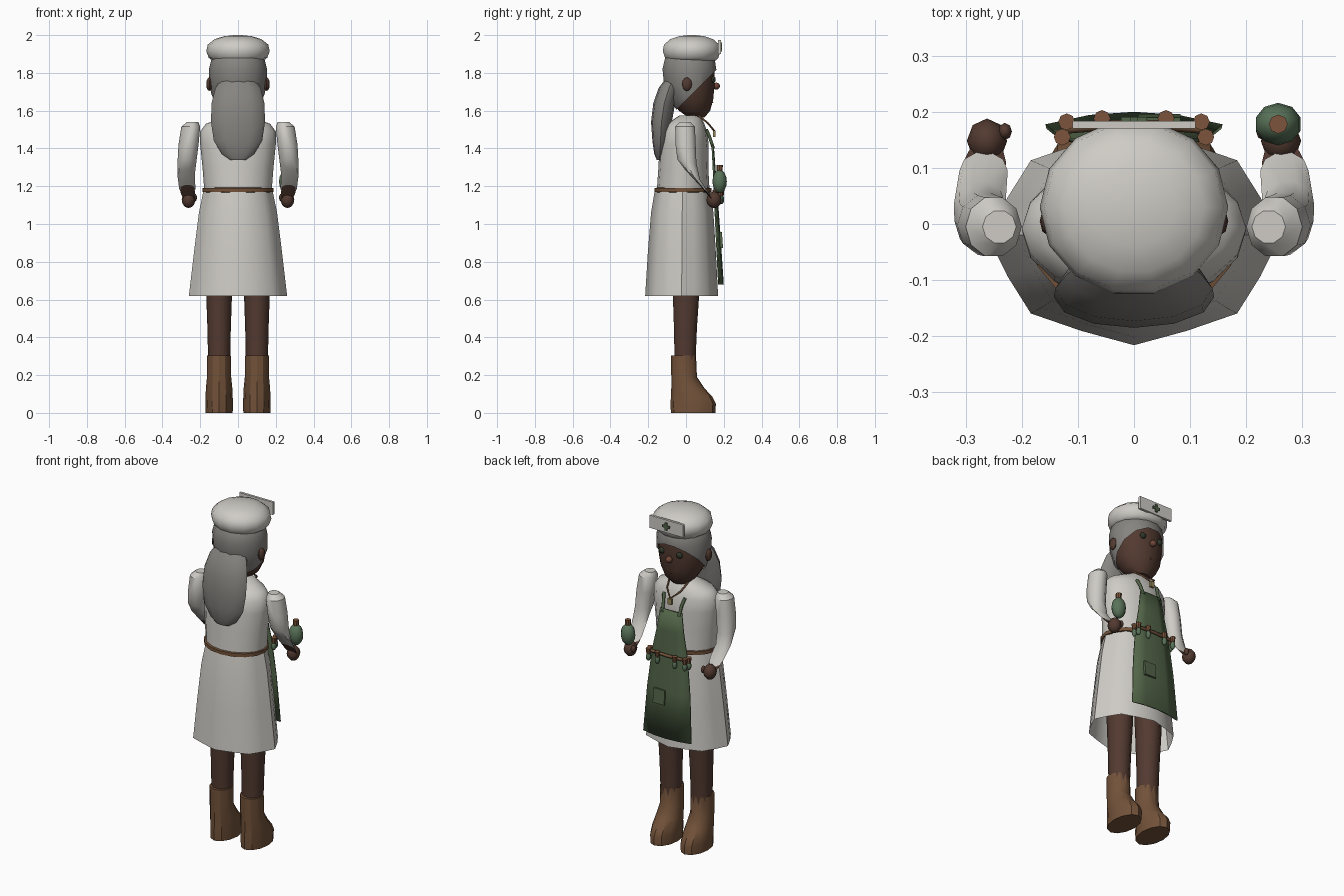
import bpy, bmesh, math
from mathutils import Vector, Matrix

def mat(name, c):
    m = bpy.data.materials.new(name)
    m.diffuse_color = (*c, 1)
    return m

CLOTH = mat("cloth", (0.62, 0.60, 0.56))
HAIR = mat("hair", (0.24, 0.23, 0.215))
SKIN = mat("skin", (0.085, 0.042, 0.03))
NOSE = mat("nose_brown", (0.16, 0.06, 0.04))
BOOT = mat("leather", (0.17, 0.085, 0.042))
GREEN = mat("apron_green", (0.085, 0.13, 0.065))
GLASS = mat("bottle_green", (0.10, 0.17, 0.10))
CORK = mat("cork", (0.20, 0.09, 0.045))
DARK = mat("dark", (0.03, 0.04, 0.025))
BRASS = mat("brass", (0.30, 0.24, 0.10))

def finish(name, bm, m, angle=40):
    bmesh.ops.recalc_face_normals(bm, faces=bm.faces)
    me = bpy.data.meshes.new(name)
    bm.to_mesh(me)
    bm.free()
    ob = bpy.data.objects.new(name, me)
    bpy.context.collection.objects.link(ob)
    me.materials.append(m)
    if angle:
        bpy.ops.object.select_all(action='DESELECT')
        ob.select_set(True)
        bpy.context.view_layer.objects.active = ob
        bpy.ops.object.shade_smooth_by_angle(angle=math.radians(angle))
    return ob

def loft(name, rings, m, n=12, caps=True, angle=40, side=1, pleat=0, cut=None):
    """rings: (x, y, z, rx, ry[, tilt about x in degrees])"""
    bm = bmesh.new()
    loops = []
    for x, y, z, rx, ry, *t in rings:
        R = Matrix.Rotation(math.radians(t[0]) if t else 0, 3, 'X')
        loop = []
        for i in range(n):
            a = 2 * math.pi * i / n
            k = 1 - pleat * (i % 2)
            p = R @ Vector((rx * k * math.cos(a), ry * k * math.sin(a), 0)) + Vector((x, y, z))
            loop.append(bm.verts.new((p.x * side, p.y, p.z)))
        loops.append(loop)
    for a, b in zip(loops, loops[1:]):
        for i in range(n):
            bm.faces.new((a[i], a[(i + 1) % n], b[(i + 1) % n], b[i]))
    if caps:
        bm.faces.new(loops[0])
        bm.faces.new(loops[-1])
    if cut:
        bmesh.ops.bisect_plane(bm, geom=bm.verts[:] + bm.edges[:] + bm.faces[:],
                               plane_co=cut[0], plane_no=cut[1], clear_inner=True)
    return finish(name, bm, m, angle)

def ball(name, c, r, m, u=10, v=7, tilt=0):
    bm = bmesh.new()
    bmesh.ops.create_uvsphere(bm, u_segments=u, v_segments=v, radius=1)
    M = Matrix.Translation(c) @ Matrix.Rotation(math.radians(tilt), 4, 'X') @ Matrix.Diagonal((*r, 1))
    bmesh.ops.transform(bm, matrix=M, verts=bm.verts)
    return finish(name, bm, m, 50)

def box(name, c, s, m, tilt=0):
    bm = bmesh.new()
    bmesh.ops.create_cube(bm, size=1)
    M = Matrix.Translation(c) @ Matrix.Rotation(math.radians(tilt), 4, 'X') @ Matrix.Diagonal((*s, 1))
    bmesh.ops.transform(bm, matrix=M, verts=bm.verts)
    return finish(name, bm, m, 0)

def cord(name, pts, r, m):
    cu = bpy.data.curves.new(name, 'CURVE')
    cu.dimensions = '3D'
    cu.bevel_depth, cu.bevel_resolution = r, 1
    sp = cu.splines.new('POLY')
    sp.points.add(len(pts) - 1)
    for p, q in zip(sp.points, pts):
        p.co = (*q, 1)
    cu.materials.append(m)
    bpy.context.collection.objects.link(bpy.data.objects.new(name, cu))

# Legs, boots, arms, hands, ears, eyes, straps: one per side
for s, w in ((1, "right"), (-1, "left")):
    loft(w + "_leg", [(.1, -.005, .26, .058, .058), (.1, -.003, .45, .062, .064),
                      (.1, 0, .62, .068, .073), (.1, 0, .8, .075, .08)], SKIN, 10, side=s)
    loft(w + "_boot", [(.1, .038, 0, .072, .118), (.1, .038, .05, .073, .12), (.1, .03, .085, .072, .11),
                       (.1, .01, .13, .07, .088), (.1, -.01, .19, .064, .068),
                       (.1, -.013, .305, .064, .066)], BOOT, 12, angle=30, side=s)
    loft(w + "_sleeve", [(.24, -.005, 1.54, .03, .03, 0), (.25, -.005, 1.515, .05, .055, 0),
                         (.262, -.002, 1.42, .053, .056, 5), (.27, .005, 1.33, .05, .054, -12),
                         (.275, .035, 1.26, .046, .052, -35), (.268, .095, 1.185, .043, .046, -42)],
         CLOTH, 10, side=s)
    loft(w + "_wrist", [(.268, .085, 1.195, .037, .037, -45), (.266, .11, 1.165, .038, .038, -45),
                        (.263, .13, 1.14, .03, .03, -45)], SKIN, 10, side=s)
    ball(w + "_hand", (.262 * s, .148, 1.128), (.036, .04, .044), SKIN, 8, 6)
    ball(w + "_thumb", (.23 * s, .165, 1.14), (.013, .016, .022), SKIN, 8, 5)
    ball(w + "_ear", (.152 * s, .005, 1.74), (.016, .026, .036), SKIN, 8, 6)
    ball(w + "_eye", (.058 * s, .145, 1.765), (.02, .012, .018), DARK, 8, 6)
    cord(w + "_strap", [(.055 * s, .145, 1.4), (.06 * s, .125, 1.46), (.07 * s, .108, 1.5)], .009, GREEN)
    # Belt vials
    for i, (x, y) in enumerate(((.057, .188), (.12, .182), (.128, .155))):
        ball(f"{w}_vial_{i}", (x * s, y, 1.13), (.014, .014, .025), GLASS, 8, 6)
        loft(f"{w}_vial_cork_{i}", [(x, y, 1.148, .011, .011), (x, y, 1.18, .015, .015)], CORK, 8, side=s)

# Flask in hand
ball("flask", (.257, .178, 1.225), (.042, .038, .062), GLASS, 10, 8)
loft("flask_cork", [(.257, .178, 1.27, .015, .015), (.257, .178, 1.312, .017, .017)], CORK, 8)

# Dress body and pleated skirt
loft("torso", [(0, -.015, 1.17, .178, .14), (0, -.014, 1.3, .188, .132), (0, -.01, 1.42, .2, .13),
               (0, -.008, 1.49, .2, .12), (0, -.003, 1.53, .17, .1), (0, .01, 1.555, .11, .075),
               (0, .02, 1.575, .065, .055)], CLOTH, 16)
loft("skirt", [(0, -.018, 1.18, .182, .147), (0, -.02, 1.06, .207, .165), (0, -.022, .85, .233, .18),
               (0, -.023, .62, .26, .193)], CLOTH, 16, caps=False, pleat=.06)
loft("belt", [(0, -.016, 1.168, .178, .145), (0, -.016, 1.17, .187, .152), (0, -.016, 1.19, .187, .152),
              (0, -.016, 1.192, .175, .14)], BOOT, 16, caps=False)

# Apron, a curved sheet with thickness
bm = bmesh.new()
rows = []
for z, w, y in ((1.42, .07, .143), (1.3, .088, .152), (1.17, .115, .162), (.95, .14, .178), (.68, .157, .196)):
    rows.append([bm.verts.new((w * t, y - .9 * (w * t) ** 2, z)) for t in (-1, -.5, 0, .5, 1)])
for a, b in zip(rows, rows[1:]):
    for i in range(4):
        bm.faces.new((a[i], a[i + 1], b[i + 1], b[i]))
apron = finish("apron", bm, GREEN)
mod = apron.modifiers.new("thickness", 'SOLIDIFY')
mod.thickness, mod.offset = .008, 0
box("apron_pocket", (.045, .186, .915), (.075, .014, .085), GREEN, 4)
cord("tool_loop", [(-.12, .17, 1.165), (-.06, .175, 1.165), (0, .178, 1.165), (.06, .175, 1.165), (.12, .17, 1.165)],
     .009, BOOT)

# Head with tilted hair cap and long hair at the back
head = [(.055, 1.565, .05, .045), (.045, 1.6, .092, .085), (.032, 1.66, .126, .115),
        (.022, 1.74, .143, .133), (.018, 1.82, .145, .137), (.02, 1.88, .13, .125), (.02, 1.93, .08, .08)]
loft("head", [(0, y, z, a, b) for y, z, a, b in head], SKIN, 14)
loft("hair_cap", [(0, y, z, a + .009, b + .009) for y, z, a, b in head], HAIR, 14,
     cut=((0, .16, 1.815), (0, -1, 1)))
loft("long_hair", [(0, -.142, 1.338, .04, .012), (0, -.138, 1.37, .085, .03), (0, -.135, 1.44, .128, .043),
                   (0, -.13, 1.54, .143, .055), (0, -.115, 1.64, .14, .058), (0, -.09, 1.72, .12, .055),
                   (0, -.06, 1.78, .08, .04)], HAIR, 12)
ball("nose", (0, .16, 1.73), (.02, .02, .019), NOSE, 8, 6)
cord("mouth", [(-.03, .128, 1.65), (0, .141, 1.645), (.03, .128, 1.65)], .004, NOSE)

# Cap with badge plate and cross
loft("cap", [(0, .03, 1.865, .135, .13), (0, .03, 1.88, .155, .145), (0, .03, 1.915, .168, .157),
             (0, .03, 1.95, .16, .15), (0, .03, 1.978, .125, .117), (0, .03, 1.994, .075, .07),
             (0, .03, 2.0, .02, .02)], CLOTH, 14, angle=50)
box("cap_plate", (0, .177, 1.937), (.22, .014, .075), CLOTH)
box("cross_upright", (0, .187, 1.937), (.014, .008, .046), GREEN)
box("cross_bar", (0, .187, 1.937), (.046, .008, .014), GREEN)

# Necklace
cord("necklace", [(-.06, .065, 1.575), (-.045, .115, 1.535), (0, .148, 1.495), (.045, .115, 1.535), (.06, .065, 1.575)],
     .005, BOOT)
box("pendant", (0, .15, 1.478), (.026, .014, .034), BRASS)
